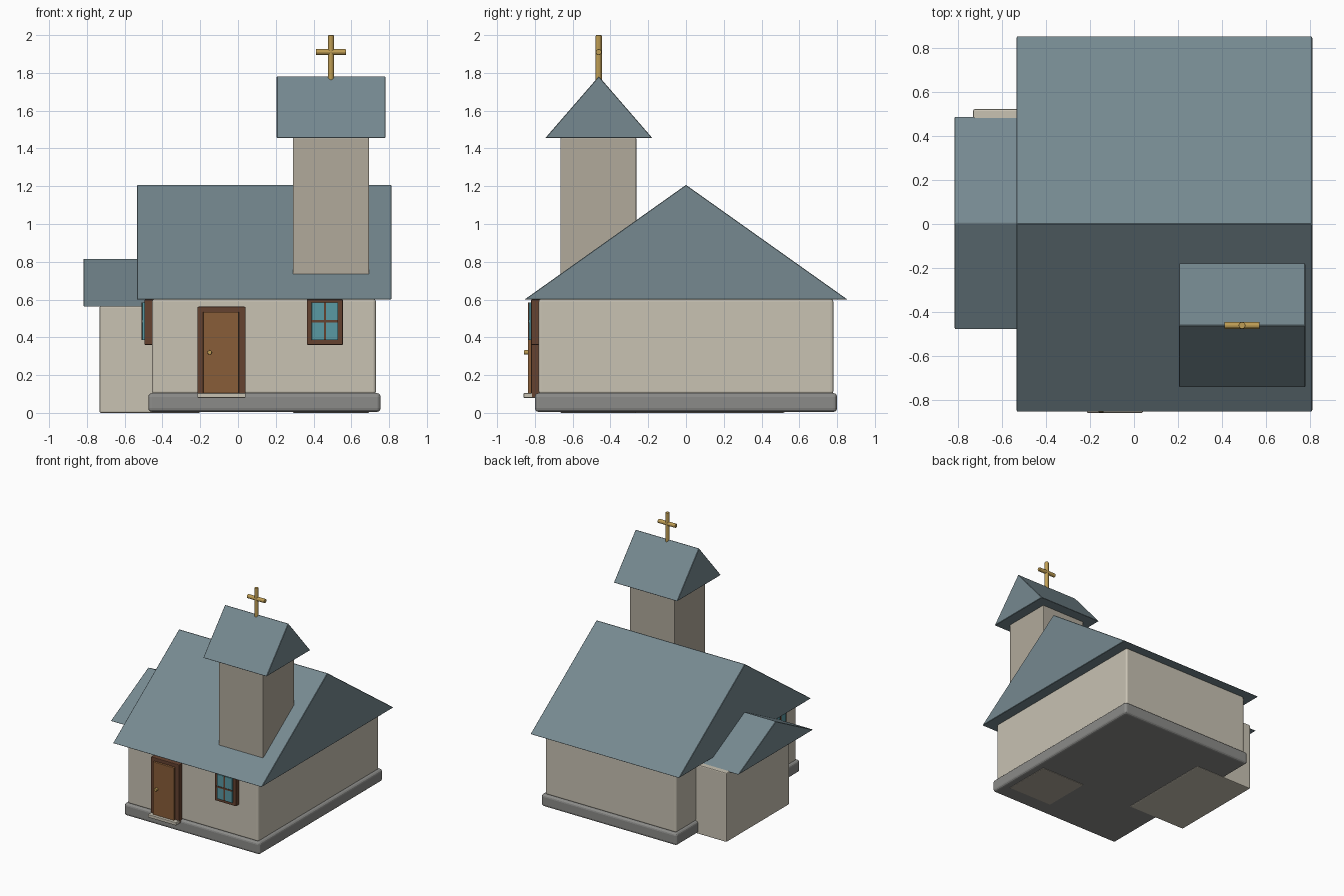
import bpy, bmesh, math
from mathutils import Matrix

if "Cube" in bpy.data.objects:
    bpy.data.objects.remove(bpy.data.objects["Cube"])


def material(name, r, g, b):
    m = bpy.data.materials.new(name)
    m.diffuse_color = (r, g, b, 1)
    m.use_nodes = True
    m.node_tree.nodes["Principled BSDF"].inputs["Base Color"].default_value = m.diffuse_color
    return m


STONE = material("stone_wall", 0.58, 0.54, 0.45)
TOWER = material("tower_wall", 0.44, 0.40, 0.33)
BASE = material("base_grey", 0.26, 0.26, 0.25)
ROOF = material("slate_roof", 0.18, 0.25, 0.28)
WOOD = material("door_wood", 0.25, 0.11, 0.04)
TRIM = material("dark_wood", 0.13, 0.055, 0.03)
GLASS = material("window_glass", 0.10, 0.32, 0.37)
GOLD = material("gold", 0.52, 0.34, 0.09)


def finish(bm, name, mat, bevel=0.0, segments=2):
    bmesh.ops.recalc_face_normals(bm, faces=bm.faces)
    me = bpy.data.meshes.new(name)
    bm.to_mesh(me)
    bm.free()
    me.materials.append(mat)
    ob = bpy.data.objects.new(name, me)
    bpy.context.collection.objects.link(ob)
    if bevel:
        mod = ob.modifiers.new("bevel", 'BEVEL')
        mod.width, mod.segments = bevel, segments
    return ob


def box(name, x, y, z, mat, bevel=0.0, segments=2):
    bm = bmesh.new()
    bmesh.ops.create_cube(bm, size=1)
    for v in bm.verts:
        for i, (lo, hi) in enumerate((x, y, z)):
            v.co[i] = lo + (v.co[i] + 0.5) * (hi - lo)
    return finish(bm, name, mat, bevel, segments)


def gable(name, x, y, z, mat):
    # triangular prism with its ridge along x
    bm = bmesh.new()
    prof = [(y[0], z[0]), (y[1], z[0]), ((y[0] + y[1]) / 2, z[1])]
    a, b = ([bm.verts.new((px, *p)) for p in prof] for px in x)
    bm.faces.new(a)
    bm.faces.new(b)
    for i in range(3):
        j = (i + 1) % 3
        bm.faces.new((a[i], a[j], b[j], b[i]))
    return finish(bm, name, mat, 0.003, 1)


def rod(name, centre, length, radius, rot, mat):
    bm = bmesh.new()
    bmesh.ops.create_cone(bm, cap_ends=True, segments=12, radius1=radius,
                          radius2=radius, depth=length,
                          matrix=Matrix.Translation(centre) @ rot)
    ob = finish(bm, name, mat)
    mod = ob.modifiers.new("bevel", 'BEVEL')
    mod.width, mod.segments, mod.angle_limit = 0.004, 2, math.radians(50)
    return ob


def window(name, place):
    # built facing -y around its own centre, then placed on a wall
    parts = [
        box(name + "_frame", (-.095, .095), (-.04, .01), (-.12, .12), TRIM, .004),
        box(name + "_glass", (-.07, .07), (-.052, 0), (-.095, .105), GLASS, .002),
        box(name + "_upright", (-.006, .006), (-.056, 0), (-.095, .105), TRIM),
        box(name + "_crossbar", (-.07, .07), (-.056, 0), (-.001, .011), TRIM)]
    for ob in parts:
        ob.data.transform(place)


# main hall
box("foundation", (-.475, .755), (-.80, .80), (.005, .105), BASE, .02, 3)
box("hall_walls", (-.455, .73), (-.78, .78), (.10, .603), STONE, .014, 3)
gable("hall_roof", (-.535, .812), (-.855, .855), (.60, 1.207), ROOF)

# side annex
box("annex_walls", (-.733, -.20), (-.29, .523), (0, .567), STONE, .008)
gable("annex_roof", (-.818, -.12), (-.48, .49), (.563, .816), ROOF)

# bell tower
box("tower_walls", (.29, .694), (-.665, -.263), (0, 1.458), TOWER, .006)
gable("tower_roof", (.205, .78), (-.745, -.178), (1.455, 1.782), ROOF)

# cross
rod("cross_upright", (.492, -.462, 1.88), .24, .016, Matrix(), GOLD)
rod("cross_bar", (.492, -.462, 1.91), .16, .016, Matrix.Rotation(math.pi / 2, 4, 'Y'), GOLD)

# door
box("door_frame", (-.215, .04), (-.82, -.77), (.08, .562), TRIM, .005)
box("door_panel", (-.185, .005), (-.837, -.77), (.10, .535), WOOD, .004)
box("door_step", (-.215, .04), (-.86, -.78), (.08, .105), STONE, .004)
rod("door_knob", (-.15, -.845, .32), .026, .012, Matrix.Rotation(math.pi / 2, 4, 'X'), GOLD)

# windows on the front and left walls
window("front_window", Matrix.Translation((.46, -.78, .48)))
window("left_window", Matrix.Translation((-.455, -.5, .48)) @ Matrix.Rotation(-math.pi / 2, 4, 'Z'))
